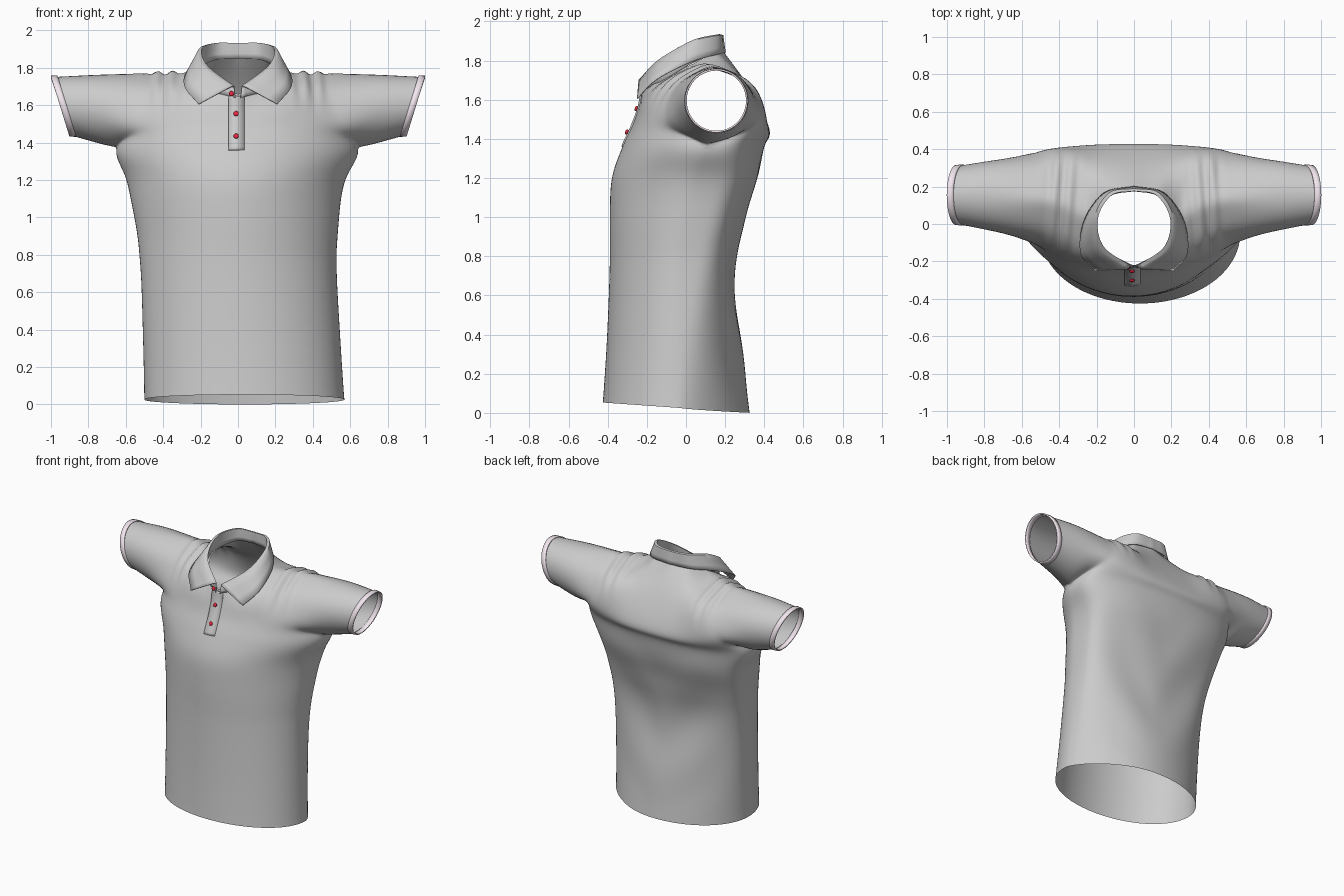
import bpy, bmesh, math
from mathutils import Vector as V

if "Cube" in bpy.data.objects:
    bpy.data.objects.remove(bpy.data.objects["Cube"])

K = 8       # samples per control span
COLS = 32   # columns per quarter panel


def catmull(pts, k=K):
    p = [V(q) for q in pts]
    p = [2 * p[0] - p[1]] + p + [2 * p[-1] - p[-2]]
    out = []
    for i in range(1, len(p) - 2):
        a, b, c, d = p[i - 1:i + 3]
        for j in range(k):
            t = j / k
            out.append(0.5 * (2 * b + (c - a) * t + (2 * a - 5 * b + 4 * c - d) * t * t
                              + (3 * b - a - 3 * c + d) * t ** 3))
    return out + [p[-2]]


def linear(pts, k):
    out = [V(a).lerp(V(b), j / k) for a, b in zip(pts, pts[1:]) for j in range(k)]
    return out + [V(pts[-1])]


def add_grid(bm, rows, closed=False, sx=1):
    vs = [[bm.verts.new((p.x * sx, p.y, p.z)) for p in r] for r in rows]
    n = len(rows[0])
    for a, b in zip(vs, vs[1:]):
        for j in range(n if closed else n - 1):
            q = (j + 1) % n
            bm.faces.new((a[j], a[q], b[q], b[j]))


def finish(name, bm, color=None, thick=0, mirror=False):
    bmesh.ops.remove_doubles(bm, verts=bm.verts, dist=0.0008)
    bmesh.ops.recalc_face_normals(bm, faces=bm.faces)
    me = bpy.data.meshes.new(name)
    bm.to_mesh(me)
    bm.free()
    ob = bpy.data.objects.new(name, me)
    bpy.context.collection.objects.link(ob)
    if color:
        mat = bpy.data.materials.new(name + "_color")
        mat.diffuse_color = color
        mat.use_nodes = True
        mat.node_tree.nodes["Principled BSDF"].inputs["Base Color"].default_value = mat.diffuse_color
        me.materials.append(mat)
    bpy.ops.object.select_all(action='DESELECT')
    ob.select_set(True)
    bpy.context.view_layer.objects.active = ob
    bpy.ops.object.shade_smooth_by_angle(angle=math.radians(50))
    if mirror:
        ob.modifiers.new("mirror", 'MIRROR')
    if thick:
        s = ob.modifiers.new("thickness", 'SOLIDIFY')
        s.thickness, s.offset = thick, 0
    return ob


# Torso sections: z, half width, front y, side seam y, back y, front and back
# fullness (1 = ellipse, lower = boxier)
sections = [(0, .535, -.425, -.04, .325, .95, 1.0), (.35, .528, -.405, -.03, .285, 1.0, .8),
            (.75, .525, -.39, -.02, .25, 1.1, .52), (1.0, .548, -.39, .01, .30, 1.2, .45),
            (1.2, .585, -.38, .05, .37, 1.25, .45), (1.36, .65, -.325, .10, .40, 1.15, .6)]
shoulder = [(.24, .04, 1.785), (.36, .1, 1.787), (.47, .13, 1.783)]
# Chest and yoke rows, from centre line to armhole
upper_front = [
    [(0, -.275, 1.47), (.2, -.25, 1.48), (.35, -.2, 1.49), (.45, -.155, 1.49), (.55, -.1, 1.48)],
    [(0, -.24, 1.57), (.17, -.215, 1.6), (.28, -.155, 1.66), (.38, -.09, 1.68), (.48, -.05, 1.67)],
    [(0, -.225, 1.66), (.15, -.15, 1.70)] + shoulder]
upper_back = [
    [(0, .428, 1.45), (.2, .425, 1.45), (.36, .415, 1.47), (.47, .40, 1.48), (.56, .37, 1.48)],
    [(0, .325, 1.66), (.18, .33, 1.66), (.3, .335, 1.68), (.4, .335, 1.68), (.49, .32, 1.67)],
    [(0, .185, 1.86), (.14, .15, 1.85)] + shoulder]


def panel(upper, back):
    tops = [catmull(r, COLS // 4) for r in upper[:2]] + [linear(upper[2], COLS // 4)]
    cols = []
    for j in range(COLS + 1):
        t = j / COLS * math.pi / 2
        ctrl = []
        for z, w, f, s, b, ef, eb in sections:
            c = max(0, math.cos(t)) if j < COLS else 0
            y = s + (b - s) * c ** eb if back else s + (f - s) * c ** ef
            ctrl.append((w * math.sin(t), y, z + .07 * (.33 - y) * max(0, 1 - z / .5)))
        cols.append(catmull(ctrl + [r[j] for r in tops]))
    return cols


front, rear = panel(upper_front, False), panel(upper_back, True)
ARM = (len(sections) - 1) * K
for i in range(ARM + 1):        # close the side seam
    m = (front[-1][i] + rear[-1][i]) / 2
    front[-1][i], rear[-1][i] = m, m.copy()
centre_front = [p.copy() for p in front[0]]

# Sleeve rings from armhole to cuff
armhole = front[-1][ARM:] + rear[-1][ARM + 1:-1][::-1]


def ring(a, x, dx, y, ry, z, rz):
    return V((x + dx * math.sin(a), y + ry * math.cos(a), z + rz * math.sin(a)))


sleeve = []
for p in armhole:
    a = math.atan2(p.z - 1.57, p.y - .14)
    sleeve.append(catmull([p, ring(a, .73, .02, .15, .195, 1.575, .19),
                           ring(a, .95, .05, .155, .155, 1.595, .157)], 12))
sleeve_rings = list(zip(*sleeve))

# Shirt body with sleeves
bm = bmesh.new()
for sx in (1, -1):
    add_grid(bm, front, sx=sx)
    add_grid(bm, rear, sx=sx)
    add_grid(bm, sleeve_rings, closed=True, sx=sx)
bmesh.ops.remove_doubles(bm, verts=bm.verts, dist=0.0008)
inner = [v for v in bm.verts if not v.is_boundary]
for _ in range(6):              # relax the seams into soft cloth
    bmesh.ops.smooth_vert(bm, verts=inner, factor=.5, use_axis_x=True, use_axis_y=True, use_axis_z=True)
for v in bm.verts:              # draped folds and the slightly skewed hem
    x, y, z = v.co
    ax = abs(x)
    low = max(0, 1 - z / .8)
    if x > 0 and y > -.03 and low:      # right side seam creases towards the hem
        u = (y + .03) / .36
        v.co.y = -.03 + .36 * (u ** (1 + .35 * low * min(1, x / .3)))
    if y > .1 and .1 < z < 1.4 and ax < .6:
        env = math.sin((z - .1) / 1.3 * math.pi) * max(0, 1 - (ax / .52) ** 2)
        v.co.y += .010 * env * math.sin(9 * (z - 1.4 * math.sqrt(x * x + .01)) + 1)
    if z > 1.55 and .27 < ax < .5:
        env = math.sin((ax - .27) / .23 * math.pi) * min(1, (z - 1.55) / .15)
        v.co.z += .011 * env * math.sin(75 * ax + 6 * y)
    v.co.x += .035 * low - .012 * math.exp(-((z - 1.15) / .2) ** 2)
finish("shirt_body", bm)

# Cuff trims
for side, sx in (("right", 1), ("left", -1)):
    bm = bmesh.new()
    rows = []
    for dx in (-.036, -.018, 0):
        rows.append([ring(i / 48 * math.tau, .951 + dx, .05, .155, .156 - dx * .1,
                          1.595, .158 - dx * .05) for i in range(48)])
    add_grid(bm, rows, closed=True, sx=sx)
    finish(side + "_cuff_trim", bm, (.9, .8, .87, 1), thick=.009)

# Collar: stand, fold and falling leaf, from centre back to front
base = [(0, .178, 1.85), (.13, .15, 1.84), (.22, .02, 1.78), (.18, -.13, 1.69), (.015, -.235, 1.64)]
fold = [(0, .178, 1.93), (.12, .155, 1.93), (.195, .03, 1.90), (.165, -.12, 1.81), (.02, -.225, 1.70)]
roll = [(0, .188, 1.928), (.132, .165, 1.927), (.21, .03, 1.895), (.183, -.135, 1.805), (.035, -.24, 1.70)]
leaf = [(0, .2, 1.84), (.16, .165, 1.832), (.265, .02, 1.79), (.285, -.155, 1.70), (.21, -.248, 1.605)]
bm = bmesh.new()
lines = [catmull(c) for c in (base, fold, roll, leaf)]
strips = []
for a, b in zip(lines, lines[1:]):
    for s in range(3):
        strips.append([p.lerp(q, s / 3) for p, q in zip(a, b)])
add_grid(bm, strips + [lines[-1]])
finish("collar", bm, thick=.006, mirror=True)

# Button placket following the chest line
path = [p for p in centre_front if 1.35 < p.z < 1.655]
bm = bmesh.new()
add_grid(bm, [[V((x, p.y + dy, p.z)) for p in path]
              for x, dy in ((-.05, -.003), (-.01, -.004), (.035, .004))])
finish("button_placket", bm, thick=.004)

# Buttons
for i, (x, z) in enumerate([(-.035, 1.662), (-.01, 1.555), (-.01, 1.435)]):
    near = min(centre_front, key=lambda p: abs(p.z - z))
    bm = bmesh.new()
    bmesh.ops.create_uvsphere(bm, u_segments=20, v_segments=10, radius=.014)
    ob = finish(f"button_{i + 1}", bm, (.75, .02, .05, 1))
    ob.scale = (1, .6, 1)
    ob.location = (x, near.y - .01, z)
    ob.rotation_euler = (math.radians(-20), 0, 0)
